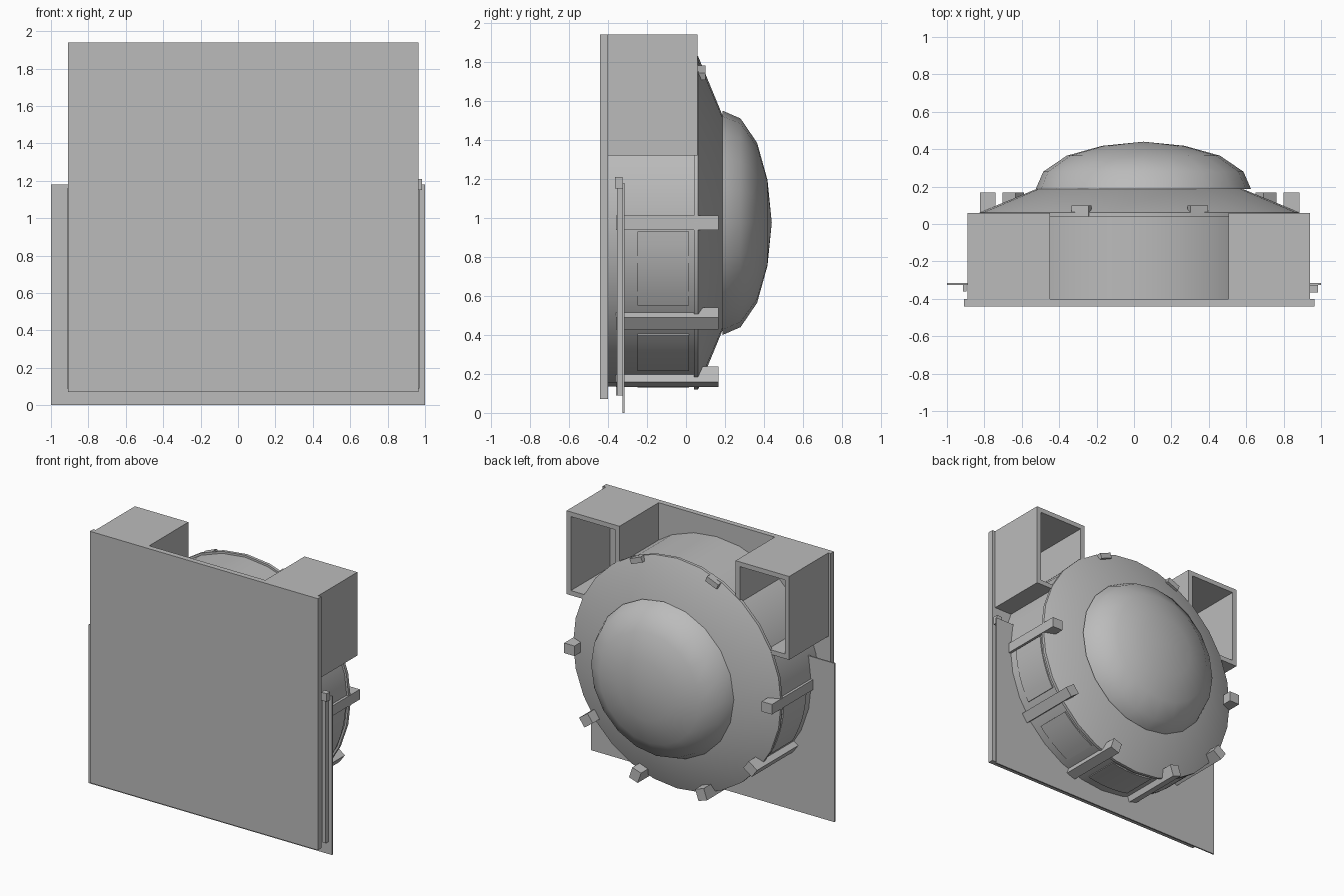
import bpy, bmesh, math
from mathutils import Matrix

if "Cube" in bpy.data.objects:
    bpy.data.objects.remove(bpy.data.objects["Cube"])

CX, CZ = 0.03, 0.975          # drum axis

grey = bpy.data.materials.new("plain grey")
grey.diffuse_color = (0.5, 0.5, 0.5, 1)
grey.use_nodes = True
grey.node_tree.nodes["Principled BSDF"].inputs["Base Color"].default_value = grey.diffuse_color


def finish(name, bm, smooth=None):
    bmesh.ops.recalc_face_normals(bm, faces=bm.faces)
    me = bpy.data.meshes.new(name)
    bm.to_mesh(me)
    bm.free()
    me.materials.append(grey)
    ob = bpy.data.objects.new(name, me)
    bpy.context.collection.objects.link(ob)
    if smooth:
        bpy.ops.object.select_all(action='DESELECT')
        ob.select_set(True)
        bpy.context.view_layer.objects.active = ob
        bpy.ops.object.shade_smooth_by_angle(angle=math.radians(smooth))
    return ob


def add_box(bm, x0, x1, y0, y1, z0, z1):
    m = Matrix.Translation(((x0 + x1) / 2, (y0 + y1) / 2, (z0 + z1) / 2))
    m = m @ Matrix.Diagonal((x1 - x0, y1 - y0, z1 - z0, 1))
    bmesh.ops.create_cube(bm, size=1, matrix=m)


def box(name, *dims):
    bm = bmesh.new()
    add_box(bm, *dims)
    return finish(name, bm)


def lathe(name, profile, cx, n, smooth):
    """Turn (radius, y) points about the y axis; end points lie on the axis."""
    bm = bmesh.new()
    rings = []
    for r, y in profile:
        count = n if r > 0 else 1
        rings.append([bm.verts.new((cx + r * math.cos(2 * math.pi * i / n), y,
                                    CZ + r * math.sin(2 * math.pi * i / n)))
                      for i in range(count)])
    for a, b in zip(rings, rings[1:]):
        for i in range(n):
            j = (i + 1) % n
            corners = [a[i % len(a)], a[j % len(a)], b[j % len(b)], b[i % len(b)]]
            bm.faces.new(list(dict.fromkeys(corners)))
    return finish(name, bm, smooth)


# front panel and the thin sheet behind it
box("front_panel", -0.91, 0.965, -0.44, -0.40, 0.07, 1.94)
box("back_sheet", -1.0, 1.0, -0.325, -0.315, 0.0, 1.18)

# stiffening strips on the sheet's sides
box("right_strip", 0.945, 0.97, -0.355, -0.325, 0.09, 1.15)
box("right_strip_end", 0.94, 0.985, -0.365, -0.325, 1.15, 1.21)
box("left_strip", -0.915, -0.895, -0.36, -0.325, 0.09, 1.16)

# drum with sloping back cover
lathe("drum", [(0, -0.40), (0.84, -0.40), (0.84, 0.04), (0.855, 0.04), (0.855, 0.062),
               (0.545, 0.19), (0, 0.19)], CX, 28, 30)

# domed cap
lathe("dome", [(0, 0.188), (0.575, 0.188), (0.535, 0.28), (0.41, 0.365),
               (0.22, 0.418), (0, 0.44)], 0.05, 20, 40)

# open square tubes in the upper corners
T = 0.035
for name, x0, x1 in (("left_tube", -0.89, -0.45), ("right_tube", 0.505, 0.94)):
    bm = bmesh.new()
    y0, y1, z0, z1 = -0.40, 0.06, 1.32, 1.94
    add_box(bm, x0, x0 + T, y0, y1, z0, z1)
    add_box(bm, x1 - T, x1, y0, y1, z0, z1)
    add_box(bm, x0 + T, x1 - T, y0, y1, z0, z0 + T)
    add_box(bm, x0 + T, x1 - T, y0, y1, z1 - T, z1)
    finish(name, bm)


def radial_block(name, deg, r, depth, width, y0, y1):
    ob = box(name, r - depth / 2, r + depth / 2, y0, y1, -width / 2, width / 2)
    ob.matrix_world = (Matrix.Translation((CX, 0, CZ))
                       @ Matrix.Rotation(-math.radians(deg), 4, 'Y'))


# clamp bars along the drum wall, and small clips at the top
for side in (0, 1):
    tag = ("right", "left")[side]
    for k, (deg, r) in enumerate(((0, 0.812), (-36, 0.835), (-71, 0.835))):
        a = 180 - deg if side else deg
        radial_block(f"{tag}_clamp_{k + 1}", a, r, 0.085, 0.075, -0.36, 0.168)
    a = 112 if side else 68
    radial_block(f"{tag}_clip", a, 0.83, 0.04, 0.10, 0.04, 0.10)


# curved cover plates between the clamps
def arc_plate(name, a0, a1, y0, y1, r0=0.82, r1=0.846, n=6):
    bm = bmesh.new()
    rows = []
    for i in range(n + 1):
        a = math.radians(a0 + (a1 - a0) * i / n)
        rows.append([bm.verts.new((CX + r * math.cos(a), y, CZ + r * math.sin(a)))
                     for r, y in ((r0, y0), (r1, y0), (r1, y1), (r0, y1))])
    for a, b in zip(rows, rows[1:]):
        for k in range(4):
            bm.faces.new((a[k], a[(k + 1) % 4], b[(k + 1) % 4], b[k]))
    bm.faces.new(rows[0])
    bm.faces.new(rows[-1])
    finish(name, bm, 30)


for k, (a0, a1) in enumerate(((-30, -3), (-64, -43), (-102, -78), (-137, -116), (-177, -150))):
    arc_plate(f"wall_cover_{k + 1}", a0, a1, -0.25, 0.015)
